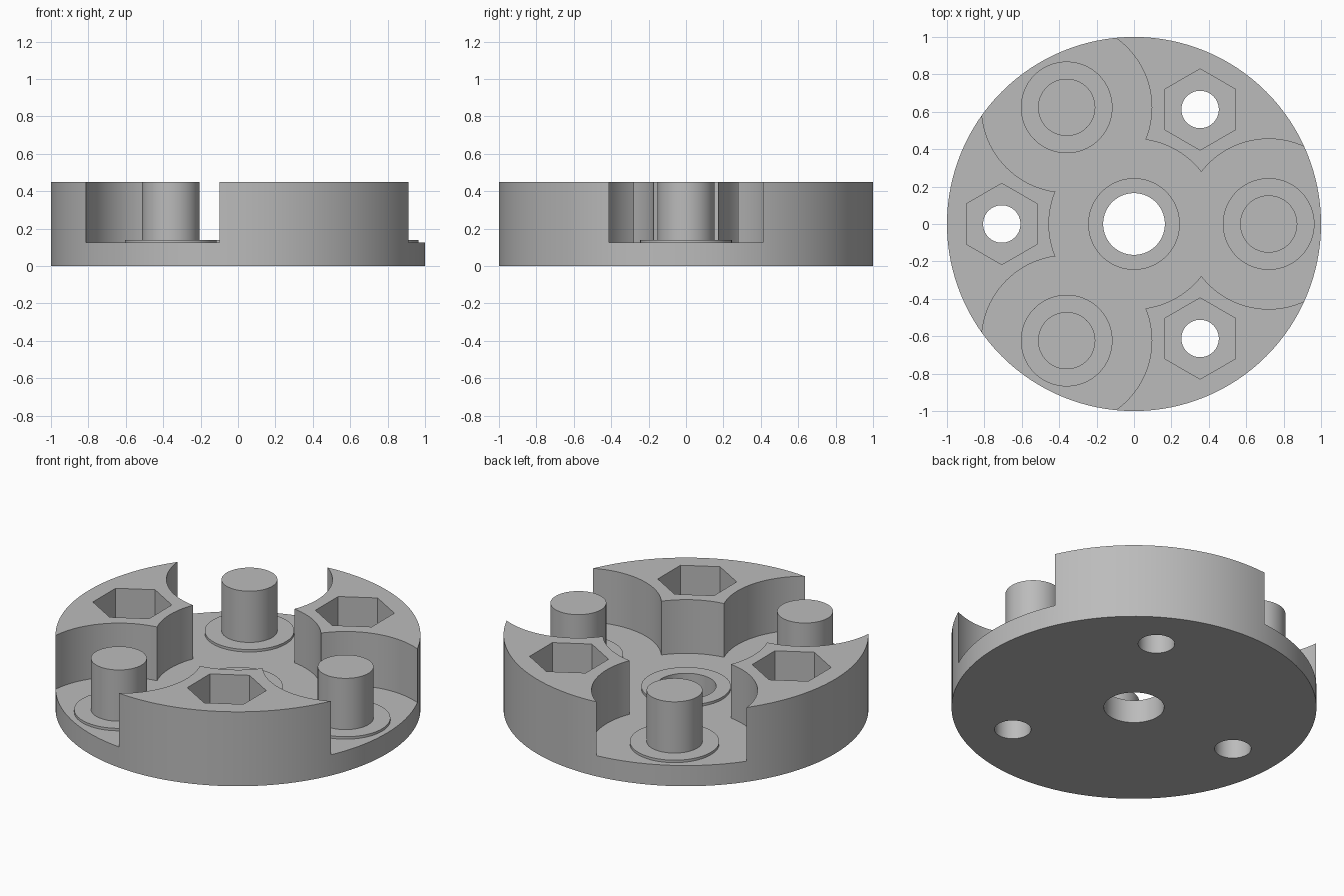
import bpy
from math import cos, sin, pi, radians

cube = bpy.data.objects.get("Cube")
if cube:
    bpy.data.objects.remove(cube, do_unlink=True)

HEIGHT, FLOOR = 0.45, 0.125      # total height, pocket floor
COLLAR_TOP = 0.14
POCKET_R, PIN_ORBIT = 0.455, 0.72
BORE_R, COLLAR_R, PIN_R = 0.165, 0.245, 0.153
NUT_ORBIT, NUT_R, BOLT_R = 0.707, 0.217, 0.1

grey = bpy.data.materials.new("plain grey")
grey.use_nodes = True
colour = (0.5, 0.5, 0.5, 1)
grey.diffuse_color = colour
grey.node_tree.nodes["Principled BSDF"].inputs["Base Color"].default_value = colour


def cylinder(name, radius, z0, z1, x=0, y=0, sides=96, turn=0):
    bpy.ops.mesh.primitive_cylinder_add(
        vertices=sides, radius=radius, depth=z1 - z0,
        location=(x, y, (z0 + z1) / 2), rotation=(0, 0, turn))
    obj = bpy.context.object
    obj.name = name
    obj.data.materials.append(grey)
    return obj


def cut(target, cutter):
    mod = target.modifiers.new("cut", 'BOOLEAN')
    mod.operation, mod.solver, mod.object = 'DIFFERENCE', 'EXACT', cutter
    bpy.context.view_layer.objects.active = target
    bpy.ops.object.modifier_apply(modifier=mod.name)
    bpy.data.objects.remove(cutter, do_unlink=True)


def smooth(obj):
    bpy.ops.object.select_all(action='DESELECT')
    obj.select_set(True)
    bpy.context.view_layer.objects.active = obj
    bpy.ops.object.shade_smooth_by_angle(angle=radians(30))


def spots(orbit, start):
    for i in range(3):
        a = start + i * 2 * pi / 3
        yield orbit * cos(a), orbit * sin(a)


# Carrier body: a disc with round gear pockets, leaving three walls
body = cylinder("carrier_body", 1.0, 0, HEIGHT, sides=128)
cut(body, cylinder("sun_pocket", POCKET_R, FLOOR, 1))
for x, y in spots(PIN_ORBIT, 0):
    cut(body, cylinder("planet_pocket", POCKET_R, FLOOR, 1, x, y))

# Centre bore, nut recesses and bolt holes
cut(body, cylinder("bore", BORE_R, -1, 1))
for x, y in spots(NUT_ORBIT, pi / 3):
    cut(body, cylinder("nut_recess", NUT_R, FLOOR, 1, x, y, 6))
    cut(body, cylinder("bolt_hole", BOLT_R, -1, 1, x, y, 64))
smooth(body)

# Raised collar around the bore
collar = cylinder("centre_collar", COLLAR_R, FLOOR, COLLAR_TOP)
cut(collar, cylinder("collar_bore", BORE_R, -1, 1))
smooth(collar)

# Planet gear pins, each on a thin collar
for i, (x, y) in enumerate(spots(PIN_ORBIT, 0), 1):
    smooth(cylinder(f"pin_collar_{i}", COLLAR_R, FLOOR - 0.03, COLLAR_TOP, x, y))
    smooth(cylinder(f"planet_pin_{i}", PIN_R, FLOOR - 0.03, HEIGHT, x, y))
